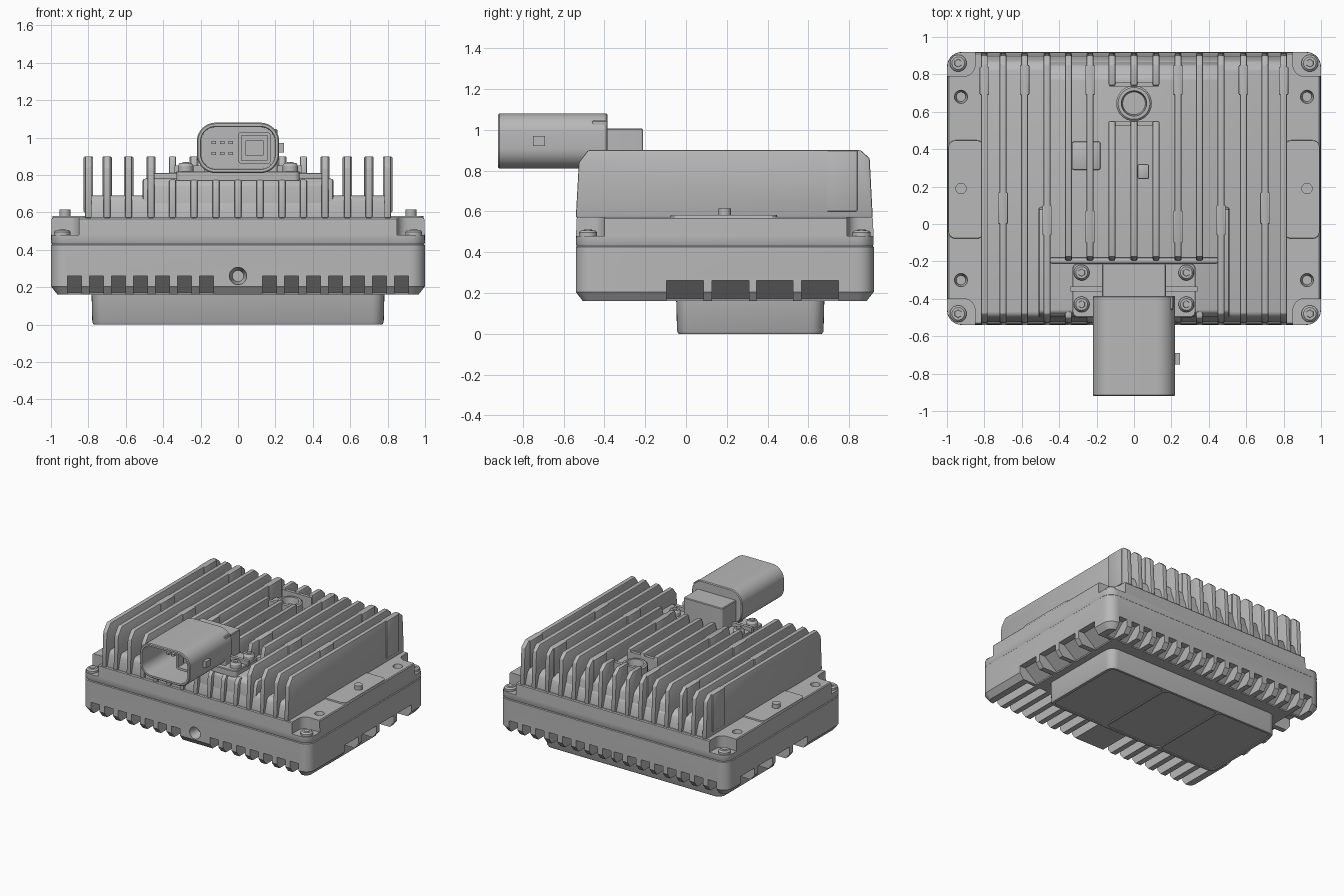
import bpy, bmesh, math
from mathutils import Matrix, Vector

if "Cube" in bpy.data.objects:
    bpy.data.objects.remove(bpy.data.objects["Cube"])

grey = bpy.data.materials.new("cast_grey")
grey.use_nodes = True
GREY = (0.48, 0.48, 0.48, 1)
grey.diffuse_color = GREY
grey.node_tree.nodes["Principled BSDF"].inputs["Base Color"].default_value = GREY


def loft(bm, x0, x1, y0, y1, r, levels, seg=6, along_y=False):
    """Rounded rectangle swept through (height, inset) levels."""
    rings = []
    for h, d in levels:
        rad = max(r - d, 0.004)
        ring = []
        for i, (cx, cy) in enumerate(((x1, y1), (x0, y1), (x0, y0), (x1, y0))):
            sx, sy = (1 if cx == x1 else -1), (1 if cy == y1 else -1)
            for k in range(seg + 1):
                a = math.pi / 2 * (i + k / seg)
                u = cx - sx * (d + rad) + rad * math.cos(a)
                v = cy - sy * (d + rad) + rad * math.sin(a)
                ring.append(bm.verts.new((u, h, v) if along_y else (u, v, h)))
        rings.append(ring)
    n = len(rings[0])
    for a, b in zip(rings, rings[1:]):
        for i in range(n):
            bm.faces.new((a[i], a[(i + 1) % n], b[(i + 1) % n], b[i]))
    bm.faces.new(rings[0])
    bm.faces.new(rings[-1])


def prism(bm, pts, a0, a1, axis="x"):
    """Profile in the (y,z) or (x,z) plane, extruded along x or y."""
    ends = []
    for a in (a0, a1):
        ends.append([bm.verts.new((a, u, v) if axis == "x" else (u, a, v)) for u, v in pts])
    n = len(pts)
    for i in range(n):
        j = (i + 1) % n
        bm.faces.new((ends[0][i], ends[0][j], ends[1][j], ends[1][i]))
    bm.faces.new(ends[0])
    bm.faces.new(ends[1])


def box(bm, x0, x1, y0, y1, z0, z1):
    prism(bm, [(y0, z0), (y1, z0), (y1, z1), (y0, z1)], x0, x1)


def cyl(bm, x, y, z0, z1, r, r2=None, seg=24):
    bmesh.ops.create_cone(bm, cap_ends=True, segments=seg, radius1=r,
                          radius2=r if r2 is None else r2, depth=z1 - z0,
                          matrix=Matrix.Translation((x, y, (z0 + z1) / 2)))


def finish(name, bm, bevel=0, cutter=None):
    bmesh.ops.recalc_face_normals(bm, faces=bm.faces[:])
    mesh = bpy.data.meshes.new(name)
    bm.to_mesh(mesh)
    bm.free()
    mesh.materials.append(grey)
    ob = bpy.data.objects.new(name, mesh)
    bpy.context.collection.objects.link(ob)
    if cutter:
        tool = finish(name + "_cutter", cutter)
        tool.hide_render = True
        m = ob.modifiers.new("cut", "BOOLEAN")
        m.object, m.operation, m.solver = tool, "DIFFERENCE", "EXACT"
    if bevel:
        m = ob.modifiers.new("bevel", "BEVEL")
        m.width, m.segments, m.limit_method = bevel, 2, "ANGLE"
    if ob.modifiers:
        dg = bpy.context.evaluated_depsgraph_get()
        baked = bpy.data.meshes.new_from_object(ob.evaluated_get(dg))
        ob.modifiers.clear()
        ob.data = baked
    if cutter:
        bpy.data.objects.remove(tool)
    ob.data.shade_smooth()
    ob.data.set_sharp_from_angle(angle=math.radians(32))
    return ob


# Lower housing with scooped slots around its underside
bm, cut = bmesh.new(), bmesh.new()
loft(bm, -1, 1, -0.54, 0.92, 0.08, [(0.16, 0.035), (0.205, 0), (0.425, 0), (0.432, 0.007)])
PITCH, HALF = 0.1176, 0.037
front_slot = [(-0.6, 0.1), (-0.6, 0.24), (-0.56, 0.26), (-0.22, 0.26), (-0.12, 0.17), (-0.12, 0.1)]
back_slot = [(0.77, 0.1), (0.77, 0.17), (0.87, 0.26), (1, 0.26), (1, 0.1)]
for s in (-1, 1):
    for k in range(-1, 7):
        x = s * (0.168 + PITCH * k)
        prism(cut, back_slot, x - HALF, x + HALF)
        if k >= 0:
            prism(cut, front_slot, x - HALF, x + HALF)
    for y in (-0.005, 0.218, 0.435, 0.657):
        prism(cut, [(s * 1.1, 0.1), (s * 1.1, 0.26), (s * 0.95, 0.26), (s * 0.84, 0.17), (s * 0.84, 0.1)],
              y - 0.09, y + 0.09, "y")
# conical port in the front wall
bmesh.ops.create_cone(cut, cap_ends=True, segments=32, radius1=0.055, radius2=0.03, depth=0.12,
                      matrix=Matrix.Translation((0, -0.52, 0.26)) @ Matrix.Rotation(-math.pi / 2, 4, "X"))
finish("lower_housing", bm, cutter=cut)

# Antenna cover below, with three recessed panels
bm, cut = bmesh.new(), bmesh.new()
loft(bm, -0.785, 0.785, -0.05, 0.68, 0.07, [(0.24, 0), (0.012, 0.006), (0, 0.014)])
for x in (-0.505, 0, 0.505):
    loft(cut, x - 0.245, x + 0.245, -0.018, 0.648, 0.04, [(-0.05, 0), (0.007, 0)])
finish("antenna_cover", bm, cutter=cut)

# Upper housing flange with corner pockets and holes
bm, cut = bmesh.new(), bmesh.new()
loft(bm, -1, 1, -0.54, 0.92, 0.08, [(0.425, 0.008), (0.44, 0), (0.565, 0.004), (0.572, 0.01)])
for s in (-1, 1):
    for y0, y1 in ((-0.8, -0.4), (0.79, 1.2)):
        loft(cut, min(s * 0.85, s * 1.2), max(s * 0.85, s * 1.2), y0, y1, 0.06, [(0.48, 0), (0.7, 0)])
    for y in (-0.3, 0.68):
        cyl(cut, s * 0.925, y, 0.51, 0.6, 0.025, 0.04)
finish("upper_housing", bm, cutter=cut)

# Side pads, locating pins and corner screws
bm = bmesh.new()
for s in (-1, 1):
    loft(bm, min(s * 0.8, s * 0.995), max(s * 0.8, s * 0.995), -0.08, 0.45, 0.04, [(0.56, 0), (0.582, 0.004)])
    cyl(bm, s * 0.925, 0.19, 0.57, 0.615, 0.03)
finish("side_pads", bm)


def screw(bm, x, y, z, r, h):
    """Domed head with a six-sided socket."""
    cyl(bm, x, y, z, z + h * 0.6, r)
    cyl(bm, x, y, z + h * 0.6, z + h * 0.9, r, r * 0.75)
    cyl(bm, x, y, z + h * 0.85, z + h, r * 0.5, r * 0.45, 6)


bm = bmesh.new()
for s in (-1, 1):
    for y in (-0.48, 0.86):
        screw(bm, s * 0.94, y, 0.475, 0.045, 0.035)
finish("corner_screws", bm)

# Heat sink floor: a wide low deck, a raised centre and a shoulder
bm = bmesh.new()
prism(bm, [(-0.53, 0.55), (-0.5, 0.67), (-0.48, 0.69), (0.83, 0.69), (0.87, 0.66), (0.905, 0.55)], -0.81, 0.81)
centre = [(-0.515, 0.55), (-0.495, 0.75), (-0.465, 0.78), (0.78, 0.78), (0.85, 0.73), (0.89, 0.55)]
prism(bm, centre, -0.46, 0.46)
prism(bm, [(-0.51, 0.6), (-0.49, 0.75), (-0.47, 0.78), (0.08, 0.78), (0.1, 0.6)], -0.51, 0.51)
finish("heat_sink_floor", bm, 0.012)

# Cooling fins, cut short in the middle for the connector
fin_x = [0, 0.118, 0.235, 0.35, 0.465, 0.585, 0.7, 0.8]
W = 0.018


def fin_profile(y0, y1, slope0, slope1):
    return [(y0, 0.57), (y0 + slope0 * 0.015, 0.84), (y0 + slope0 * 0.06, 0.9),
            (y1 - slope1 * 0.06, 0.9), (y1 - slope1 * 0.015, 0.86), (y1, 0.57)]


bm = bmesh.new()
for x in sorted({s * v for v in fin_x for s in (-1, 1)}):
    if abs(x) > 0.4:
        spans = [(-0.54, 0.915, 1, 1)]
    elif abs(x) > 0.2:
        spans = [(-0.2, 0.915, 0.4, 1)]
    else:
        spans = [(-0.2, 0.55, 0.4, 0), (0.74, 0.915, 0, 1)]
    for span in spans:
        prism(bm, fin_profile(*span), x - W, x + W)
    if abs(x) < 0.4:   # stub ribs on the front wall
        prism(bm, [(-0.54, 0.57), (-0.525, 0.74), (-0.5, 0.775), (-0.45, 0.775), (-0.45, 0.57)], x - W, x + W)
finish("cooling_fins", bm, 0.007)

# Thickened ejector pads along the fins
bm = bmesh.new()
for x, y0, y1 in ((0.235, 0.69, 0.85), (0.585, 0.69, 0.85), (0.235, -0.1, 0.07), (0.7, 0, 0.17),
                  (0.465, -0.06, 0.1), (0.8, 0.69, 0.84)):
    for s in (-1, 1):
        box(bm, s * x - 0.025, s * x + 0.025, y0, y1, 0.6, 0.898)
finish("fin_pads", bm, 0.005)

# Round vent boss between the fins, and small floor blocks
bm = bmesh.new()
rings = [(0.095, 0.76), (0.095, 0.845), (0.085, 0.855), (0.068, 0.855), (0.06, 0.80)]
profile = [bm.verts.new((r, 0.645, z)) for r, z in rings]
edges = [bm.edges.new(p) for p in zip(profile, profile[1:])]
bmesh.ops.spin(bm, geom=profile + edges, cent=(0, 0.645, 0), axis=(0, 0, 1), angle=2 * math.pi,
               steps=32, use_merge=True)
cyl(bm, 0, 0.645, 0.77, 0.805, 0.062)
box(bm, -0.13, 0.13, 0.525, 0.55, 0.76, 0.88)
box(bm, -0.13, 0.13, 0.735, 0.76, 0.76, 0.88)
finish("vent_boss", bm)
bm = bmesh.new()
box(bm, 0.02, 0.08, 0.24, 0.32, 0.77, 0.84)
box(bm, -0.33, -0.18, 0.29, 0.44, 0.77, 0.8)
box(bm, -0.45, 0.45, -0.21, -0.18, 0.77, 0.81)
finish("floor_blocks", bm, 0.008)

# Connector: mounting plate, rear block and screws
bm = bmesh.new()
loft(bm, -0.33, 0.33, -0.5, -0.21, 0.03, [(0.77, 0), (0.815, 0), (0.82, 0.005)])
loft(bm, -0.17, 0.17, -0.46, -0.21, 0.012, [(0.8, 0), (1.0, 0), (1.005, 0.005)])
loft(bm, -0.18, 0.21, -0.46, -0.385, 0.012, [(0.8, 0), (1.04, 0), (1.045, 0.005)])
for s in (-1, 1):
    box(bm, s * 0.25 - 0.09, s * 0.25 + 0.09, -0.36, -0.335, 0.81, 0.85)
finish("connector_base", bm)
bm = bmesh.new()
for s in (-1, 1):
    for y in (-0.43, -0.26):
        screw(bm, s * 0.28, y, 0.815, 0.042, 0.055)
finish("connector_screws", bm)

# Hollow connector shroud, open toward the front
bm = bmesh.new()
loft(bm, -0.22, 0.22, 0.81, 1.08, 0.1,
     [(-0.385, 0.006), (-0.391, 0), (-0.914, 0), (-0.92, 0.006), (-0.92, 0.02), (-0.5, 0.024)], 10, True)
box(bm, 0.21, 0.245, -0.75, -0.69, 0.92, 0.97)
finish("connector_shroud", bm)

# Inner port, tongue and contact pins
bm = bmesh.new()
loft(bm, 0, 0.175, 0.86, 1.03, 0.02,
     [(-0.49, 0), (-0.78, 0), (-0.78, 0.018), (-0.55, 0.018)], 4, True)
box(bm, 0.04, 0.135, -0.74, -0.5, 0.905, 0.985)
for x in (-0.13, -0.085, -0.04):
    for z in (0.915, 0.975):
        box(bm, x - 0.012, x + 0.012, -0.7, -0.49, z - 0.008, z + 0.008)
finish("connector_contacts", bm)
